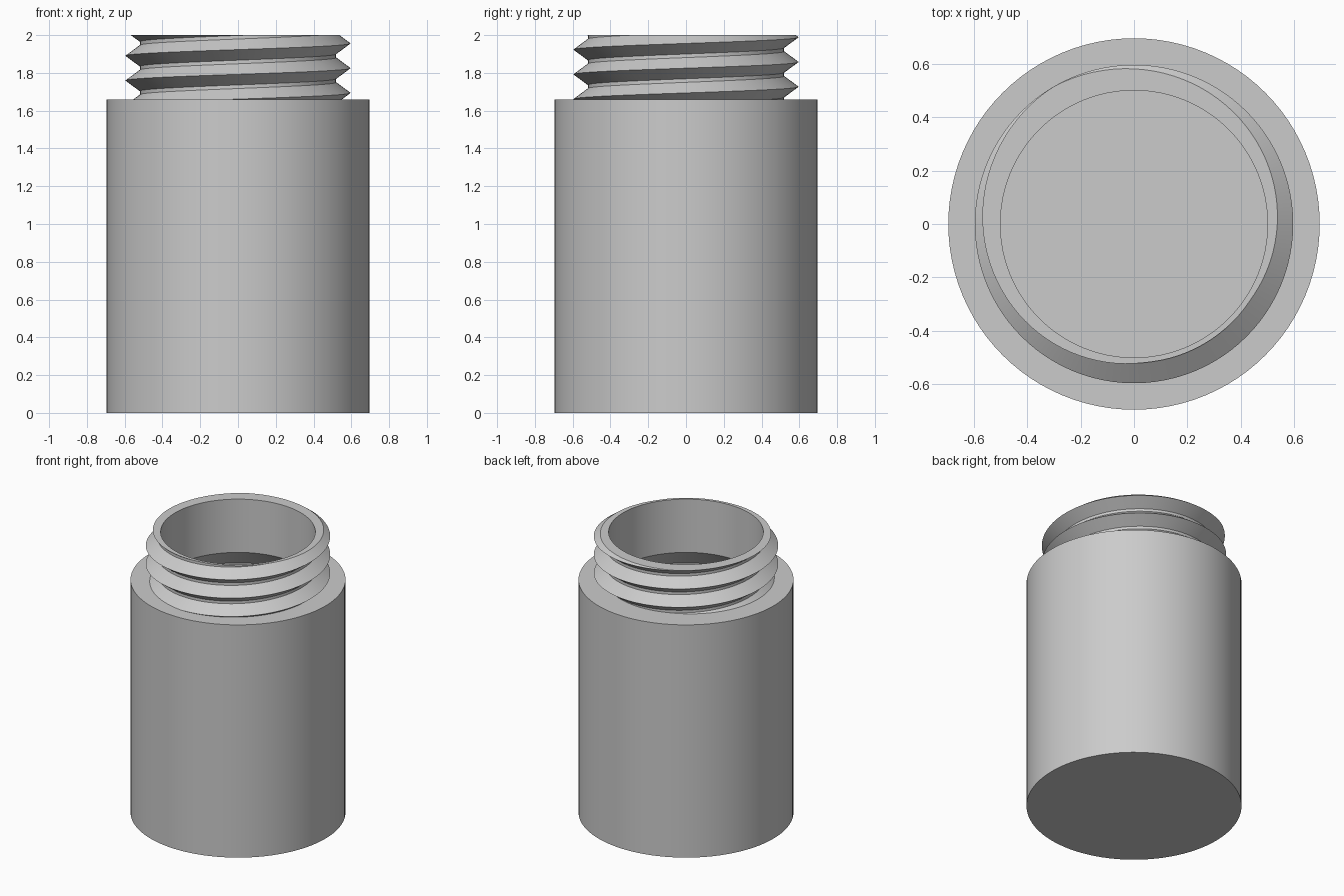
import bpy, bmesh, math

# Remove the default cube only
cube = bpy.data.objects.get("Cube")
if cube:
    bpy.data.objects.remove(cube, do_unlink=True)

SEGMENTS = 96
BODY_R, SHOULDER_Z, TOP_Z = 0.695, 1.66, 2.0
NECK_IN, ROOT_R, CREST_R = 0.5, 0.52, 0.596
PITCH, FLANK, CREST_Z = 0.131, 0.056, 1.825


def thread_radius(offset):
    """Radius at a height offset from the nearest crest."""
    d = abs((offset + PITCH / 2) % PITCH - PITCH / 2)
    return max(ROOT_R, CREST_R - (CREST_R - ROOT_R) * d / FLANK)


def thread_profile(angle):
    """Thread outline at one angle, cut off flat at the shoulder and the rim."""
    crest = CREST_Z + PITCH * angle / math.tau
    points = []
    for turn in range(-4, 4):
        for offset in (-FLANK, 0, FLANK):
            z = crest + turn * PITCH + offset
            z = min(max(z, SHOULDER_Z), TOP_Z)
            points.append((thread_radius(z - crest), z))
    return points


def jar_profile(angle):
    outside = [(0, 0), (BODY_R, 0), (BODY_R, SHOULDER_Z)]
    # Straight mouth, sloped inner shoulder, wide cavity and floor
    inside = [(NECK_IN, TOP_Z), (NECK_IN, 1.62), (0.64, 1.48), (0.64, 0.06), (0, 0.06)]
    return outside + thread_profile(angle) + inside


# Sweep the changing profile around the axis
bm = bmesh.new()
columns = []
for i in range(SEGMENTS + 1):
    a = math.tau * i / SEGMENTS
    columns.append([bm.verts.new((r * math.cos(a), r * math.sin(a), z))
                    for r, z in jar_profile(a)])
for left, right in zip(columns, columns[1:]):
    for j in range(len(left) - 1):
        bm.faces.new((left[j], right[j], right[j + 1], left[j + 1]))
bmesh.ops.remove_doubles(bm, verts=bm.verts, dist=0.00005)
bmesh.ops.recalc_face_normals(bm, faces=bm.faces)
mesh = bpy.data.meshes.new("threaded_jar")
bm.to_mesh(mesh)
bm.free()
jar = bpy.data.objects.new("threaded_jar", mesh)
bpy.context.collection.objects.link(jar)

# Plain grey material
grey = bpy.data.materials.new("plain_grey")
grey.use_nodes = True
colour = (0.6, 0.6, 0.6, 1)
grey.diffuse_color = colour
grey.node_tree.nodes["Principled BSDF"].inputs["Base Color"].default_value = colour
mesh.materials.append(grey)

# Smooth round walls with crisp rims and thread edges
bpy.ops.object.select_all(action="DESELECT")
jar.select_set(True)
bpy.context.view_layer.objects.active = jar
bpy.ops.object.shade_smooth_by_angle(angle=math.radians(30))
